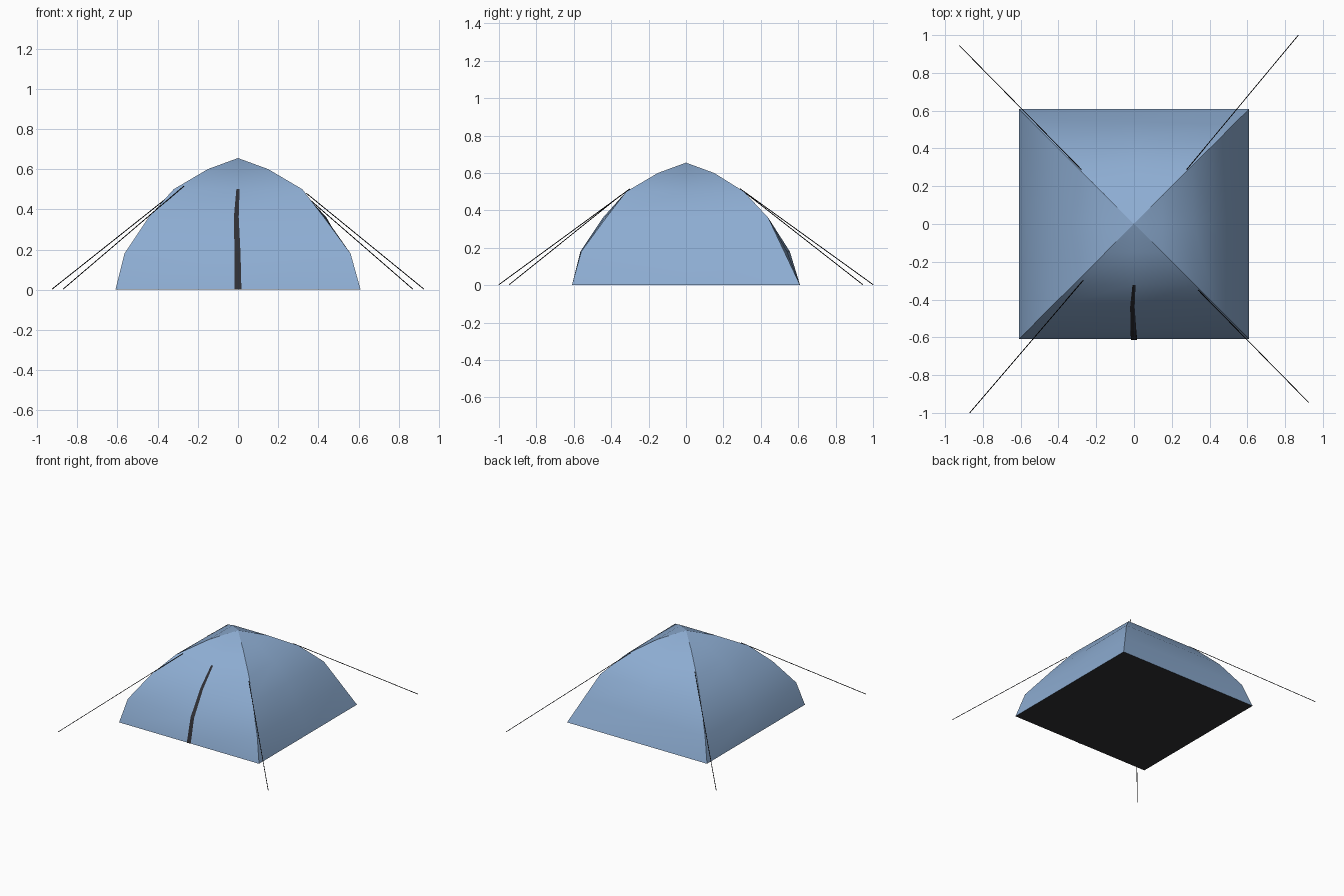
import bpy
from mathutils import Vector

cube = bpy.data.objects.get("Cube")
if cube:
    bpy.data.objects.remove(cube, do_unlink=True)


def make_material(name, rgb):
    mat = bpy.data.materials.new(name)
    mat.use_nodes = True
    color = (*rgb, 1.0)
    mat.diffuse_color = color
    bsdf = mat.node_tree.nodes["Principled BSDF"]
    bsdf.inputs["Base Color"].default_value = color
    bsdf.inputs["Roughness"].default_value = 0.8
    return mat


def make_mesh(name, verts, faces, mat):
    mesh = bpy.data.meshes.new(name)
    mesh.from_pydata(verts, [], faces)
    mesh.materials.append(mat)
    mesh.update()
    obj = bpy.data.objects.new(name, mesh)
    bpy.context.collection.objects.link(obj)
    return obj


blue = make_material("blue fabric", (0.27, 0.42, 0.65))
dark = make_material("dark fabric", (0.028, 0.028, 0.034))
black = make_material("black cord", (0.006, 0.006, 0.007))

# Ridge profiles: half-width of each corner at each height, going round
heights = [0.0, 0.18, 0.36, 0.5, 0.6]
apex_height = 0.655
ridges = [
    ((-1, -1), [0.61, 0.565, 0.445, 0.32, 0.15]),
    ((1, -1), [0.61, 0.56, 0.428, 0.32, 0.15]),
    ((1, 1), [0.61, 0.525, 0.44, 0.31, 0.15]),
    ((-1, 1), [0.61, 0.555, 0.44, 0.31, 0.15]),
]

# Canopy: rings of corners and panel midpoints, closed at the apex
verts, faces = [], []
for level, z in enumerate(heights):
    corners = [Vector((sx * r[level], sy * r[level], z)) for (sx, sy), r in ridges]
    for i, corner in enumerate(corners):
        verts += [corner, (corner + corners[(i + 1) % 4]) / 2]
apex = len(verts)
verts.append(Vector((0, 0, apex_height)))
for level in range(len(heights)):
    for i in range(8):
        a, b = level * 8 + i, level * 8 + (i + 1) % 8
        if level == len(heights) - 1:
            faces.append((a, b, apex))
        else:
            faces.append((a, b, b + 8, a + 8))
canopy = make_mesh("canopy", verts, faces, blue)
canopy.data.shade_smooth()

# Keep the four ridges crisp
for edge in canopy.data.edges:
    a, b = sorted(edge.vertices)
    edge.use_edge_sharp = a % 2 == 0 and (b == apex or b - a == 8)

# Floor sheet
s = ridges[0][1][0]
make_mesh("floor", [(-s, -s, 0), (-s, s, 0), (s, s, 0), (s, -s, 0)],
          [(0, 1, 2, 3)], dark)

# Door zip: a narrow tapering strip lying on the middle of the front panel
widths = [0.017, 0.015, 0.012, 0.008]
zip_verts = []
for level, w in enumerate(widths):
    mid = verts[level * 8 + 1] + Vector((0, -0.003, 0.002 if level else 0))
    zip_verts += [mid - Vector((w, 0, 0)), mid + Vector((w, 0, 0))]
zip_faces = [(i, i + 1, i + 3, i + 2) for i in range(0, len(zip_verts) - 2, 2)]
make_mesh("door_zip", zip_verts, zip_faces, dark)


# Guy lines: thin cords from the ridges to the ground
def cord(name, start, end, radius=0.0025):
    start, end = Vector(start), Vector(end)
    axis = end - start
    bpy.ops.mesh.primitive_cylinder_add(vertices=6, radius=radius,
                                        depth=axis.length,
                                        location=(start + end) / 2)
    obj = bpy.context.object
    obj.name = name
    obj.rotation_euler = axis.to_track_quat("Z", "Y").to_euler()
    obj.data.materials.append(black)


cord("guy_line_front_right", (-0.27, -0.30, 0.515), (-0.87, -1.0, 0.003))
cord("guy_line_front_left", (0.34, -0.35, 0.48), (0.925, -0.945, 0.003))
cord("guy_line_back_left", (0.28, 0.29, 0.515), (0.87, 1.0, 0.003))
cord("guy_line_back_right", (-0.28, 0.29, 0.515), (-0.925, 0.945, 0.003))
